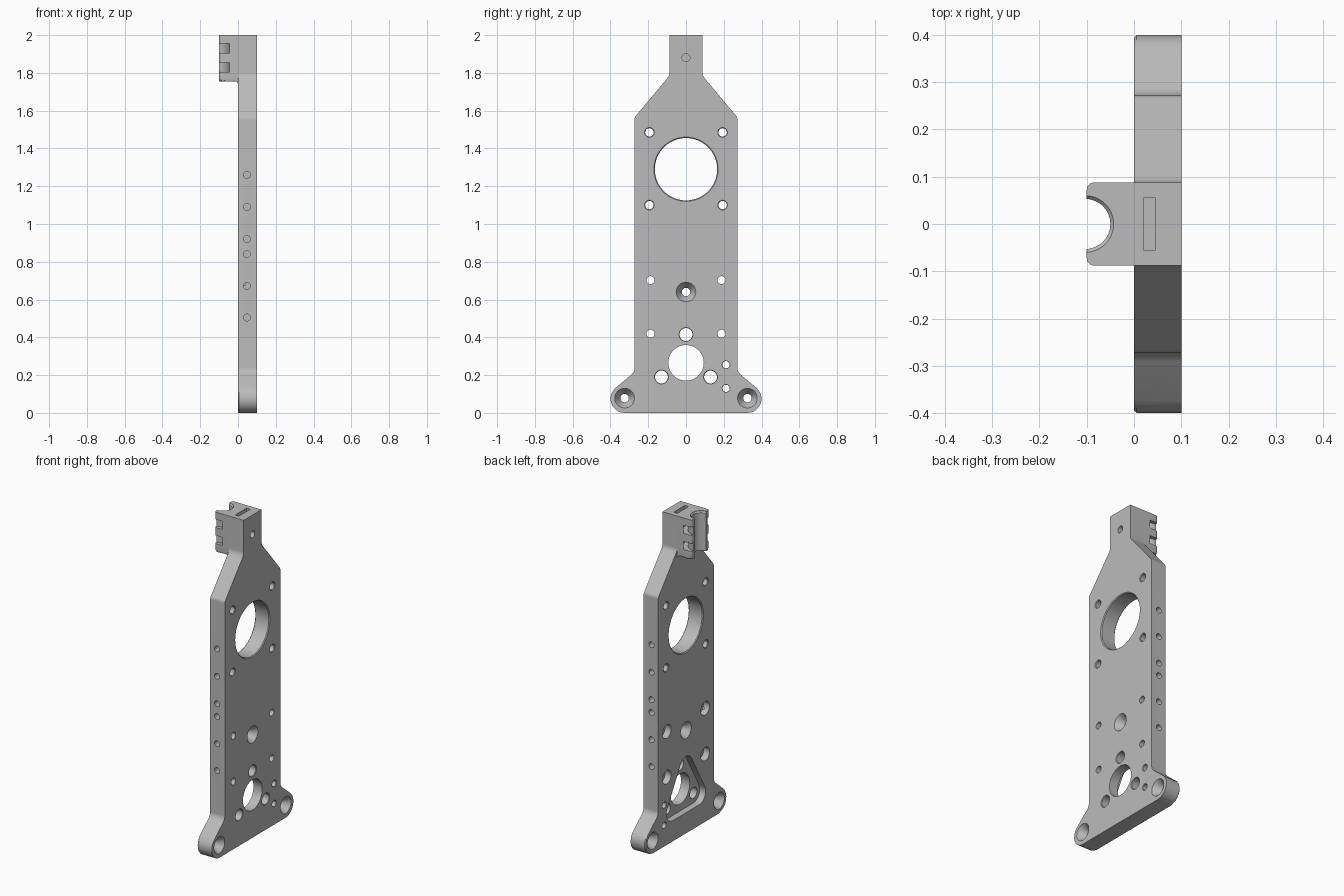
import bpy, bmesh, math
from mathutils import Vector

if "Cube" in bpy.data.objects:
    bpy.data.objects.remove(bpy.data.objects["Cube"], do_unlink=True)

grey = bpy.data.materials.new("plain grey")
grey.use_nodes = True
colour = (0.5, 0.5, 0.5, 1)
grey.diffuse_color = colour
grey.node_tree.nodes["Principled BSDF"].inputs["Base Color"].default_value = colour


def place(axis, a, b, h):
    return {"x": (h, a, b), "y": (a, h, b), "z": (a, b, h)}[axis]


def finish(name, bm):
    bmesh.ops.recalc_face_normals(bm, faces=bm.faces)
    mesh = bpy.data.meshes.new(name)
    bm.to_mesh(mesh)
    bm.free()
    mesh.materials.append(grey)
    obj = bpy.data.objects.new(name, mesh)
    bpy.context.collection.objects.link(obj)
    return obj


def rounded(corners, steps=8):
    """Outline from (a, b, radius) corners."""
    out = []
    for i, (a, b, r) in enumerate(corners):
        p = Vector((a, b))
        if r == 0:
            out.append(p)
            continue
        u = (Vector(corners[i - 1][:2]) - p).normalized()
        v = (Vector(corners[(i + 1) % len(corners)][:2]) - p).normalized()
        half = u.angle(v) / 2
        c = p + (u + v).normalized() * r / math.sin(half)
        s, e = p + u * r / math.tan(half) - c, p + v * r / math.tan(half) - c
        start = math.atan2(s.y, s.x)
        turn = math.atan2(e.y, e.x) - start
        turn = (turn + math.pi) % math.tau - math.pi
        for k in range(steps + 1):
            t = start + turn * k / steps
            out.append(c + Vector((math.cos(t), math.sin(t))) * r)
    return out


def prism(name, outline, axis, lo, hi, bevel=0, segments=1):
    """Extruded outline, with the rim at lo optionally bevelled."""
    bm = bmesh.new()
    rings = [[bm.verts.new(place(axis, a, b, h)) for a, b in outline] for h in (lo, hi)]
    base = bm.faces.new(rings[0])
    bm.faces.new(rings[1])
    n = len(outline)
    for i in range(n):
        j = (i + 1) % n
        bm.faces.new((rings[0][i], rings[0][j], rings[1][j], rings[1][i]))
    if bevel:
        bmesh.ops.bevel(bm, geom=list(base.edges), offset=bevel, segments=segments,
                        profile=0.5, affect="EDGES", clamp_overlap=True)
    return finish(name, bm)


def lathe(name, axis, a, b, profile, sides=32):
    """Turned solid through (a, b) from (radius, height) pairs."""
    bm = bmesh.new()
    rings = []
    for r, h in profile:
        rings.append([bm.verts.new(place(axis, a + r * math.cos(math.tau * k / sides),
                                         b + r * math.sin(math.tau * k / sides), h))
                      for k in range(sides)])
    bm.faces.new(rings[0])
    bm.faces.new(rings[-1])
    for low, high in zip(rings, rings[1:]):
        for k in range(sides):
            m = (k + 1) % sides
            bm.faces.new((low[k], low[m], high[m], high[k]))
    return finish(name, bm)


def combine(target, tool, operation):
    mod = target.modifiers.new("boolean", "BOOLEAN")
    mod.operation, mod.object, mod.solver = operation, tool, "EXACT"
    bpy.context.view_layer.objects.active = target
    bpy.ops.object.modifier_apply(modifier=mod.name)
    bpy.data.objects.remove(tool, do_unlink=True)


def cut(tool):
    combine(plate, tool, "DIFFERENCE")


# Main plate with neck, shoulders and rounded feet
half = [(0.0875, 2, 0), (0.0875, 1.785, 0.05), (0.272, 1.565, 0.03),
        (0.272, 0.217, 0.05), (0.5305, 0, 0.075)]
mirror = [(-a, b, r) for a, b, r in reversed(half)]
plate = prism("mounting_plate", rounded(half + mirror, 12), "x", 0, 0.1, 0.005)

# Clamp block at the top, with a fillet beneath it
block = prism("clamp_block", rounded([(0.05, 0.0875, 0), (-0.1, 0.0875, 0.015),
                                      (-0.1, -0.0875, 0.015), (0.05, -0.0875, 0)]),
              "z", 1.755, 2, 0.012, 3)
arc = [(-0.02 + 0.02 * math.sin(t), 1.737 + 0.02 * math.cos(t))
       for t in (math.pi / 2 * k / 6 for k in range(7))]
fillet = prism("block_fillet", [(0.02, 1.78), (-0.02, 1.78)] + arc + [(0.02, 1.737)],
               "y", -0.0872, 0.0872)
combine(plate, block, "UNION")
combine(plate, fillet, "UNION")

# Tube groove with flared ends
cut(lathe("groove", "z", -0.103, 0,
          [(0.053, 1.7), (0.053, 1.99), (0.06, 1.998), (0.06, 2.05)], 48))

# Strap slots running round behind the groove
for z in (1.83, 1.93):
    ring = lathe("strap_slot", "z", -0.1, 0, [(0.104, z - 0.025), (0.104, z + 0.025)], 48)
    core = lathe("slot_core", "z", -0.1, 0, [(0.07, z - 0.1), (0.07, z + 0.1)], 48)
    combine(ring, core, "DIFFERENCE")
    cut(ring)

# Nut slot and its screw hole
cut(prism("nut_slot", [(0.02, -0.055), (0.045, -0.055), (0.045, 0.055), (0.02, 0.055)],
          "z", 1.83, 2.05))
cut(lathe("clamp_screw_hole", "x", 0, 1.88, [(0.021, 0.005), (0.021, 0.12)], 24))


def through(y, z, r, rim=0.0):
    """Straight hole with a chamfered outer rim."""
    profile = [(r, -0.05), (r, 0.15)]
    if rim:
        profile = [(r + rim, -0.05), (r + rim, 0), (r, rim), (r, 0.1 - rim),
                   (r + rim, 0.1), (r + rim, 0.15)]
    cut(lathe("hole", "x", y, z, profile, 64 if r > 0.08 else 28))


# Large bearing opening and its four screws
through(0, 1.29, 0.165, 0.005)
for y in (-0.194, 0.194):
    for z in (1.1, 1.485):
        through(y, z, 0.022, 0.004)

# Lower opening, triangular pocket and three bolts
corners = [(0.13, 0.19, -90), (0, 0.415, 30), (-0.13, 0.19, 150)]
outline = [(y + 0.062 * math.cos(math.radians(t + 15 * k)),
            z + 0.062 * math.sin(math.radians(t + 15 * k)))
           for y, z, t in corners for k in range(9)]
cut(prism("pocket", outline, "x", -0.05, 0.04))
through(0, 0.265, 0.094)
for y, z, t in corners:
    through(y, z, 0.034, 0.003)

# Small counterbored holes and the offset pair
for y in (-0.188, 0.188):
    for z in (0.42, 0.703):
        cut(lathe("counterbore", "x", y, z,
                  [(0.042, -0.05), (0.042, 0.04), (0.021, 0.04), (0.021, 0.15)], 28))
for z in (0.13, 0.255):
    through(0.212, z, 0.019, 0.002)

# Conical holes in the feet and centre
for y, z in ((-0.325, 0.078), (0.325, 0.078), (0, 0.64)):
    cut(lathe("cone_hole", "x", y, z, [(0.052, -0.05), (0.052, 0), (0.022, 0.045),
                                       (0.022, 0.055), (0.052, 0.1), (0.052, 0.15)]))

# Blind holes along both long edges
for side in (-1, 1):
    for z in (0.505, 0.672, 0.84, 0.92, 1.09, 1.26):
        cut(lathe("edge_hole", "y", 0.047, z, [(0.018, side * 0.22), (0.018, side * 0.35)], 20))

# Smooth shading with crisp edges
bpy.ops.object.select_all(action="DESELECT")
plate.select_set(True)
bpy.context.view_layer.objects.active = plate
bpy.ops.object.shade_smooth_by_angle(angle=math.radians(30))
